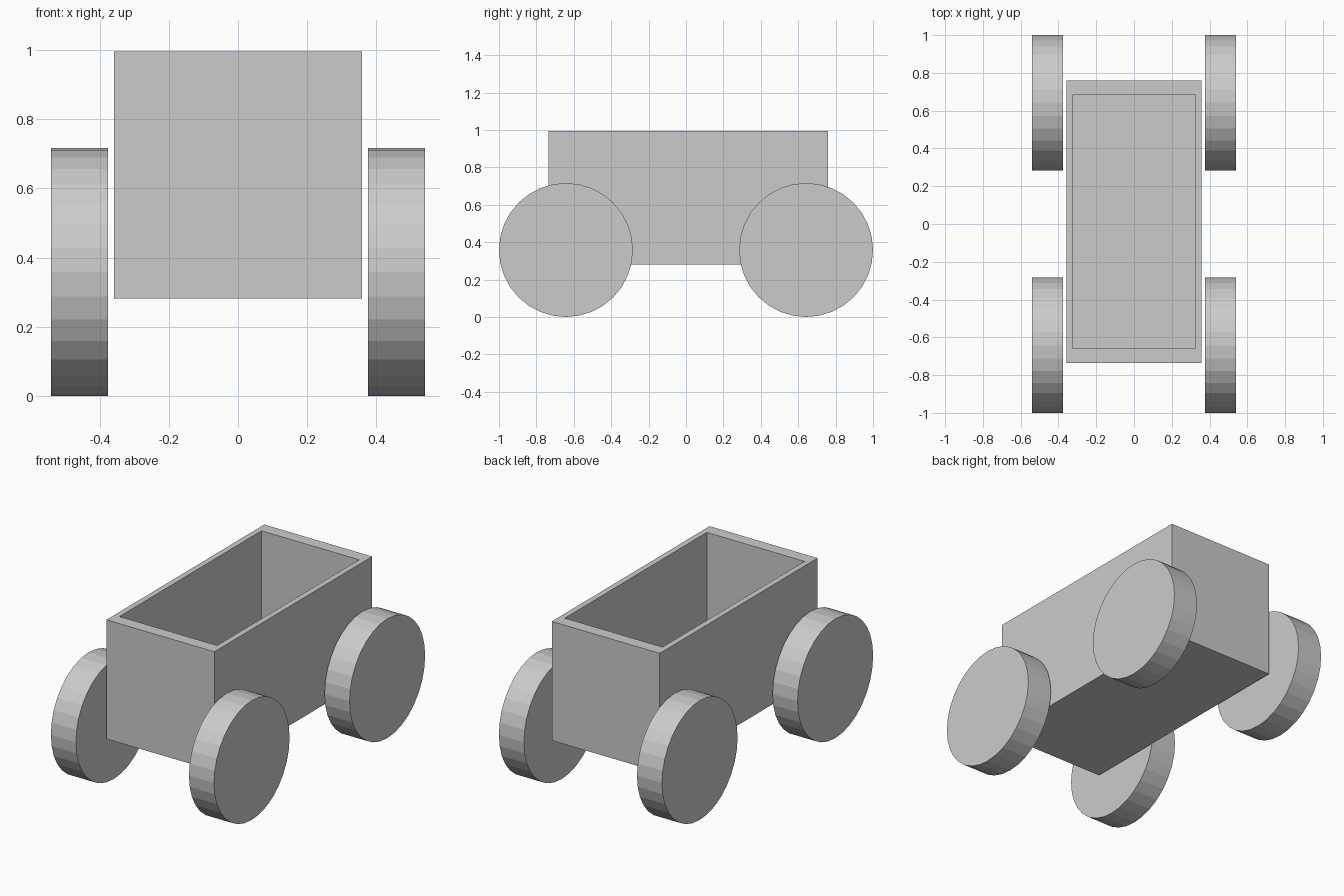
import bpy, bmesh
from math import pi
from mathutils import Matrix, Vector

if "Cube" in bpy.data.objects:
    bpy.data.objects.remove(bpy.data.objects["Cube"])


def add_object(name, bm):
    mesh = bpy.data.meshes.new(name)
    bm.to_mesh(mesh)
    bm.free()
    obj = bpy.data.objects.new(name, mesh)
    bpy.context.collection.objects.link(obj)
    return obj


# Open cart box: solid block, top face inset and pushed down to the floor
X, Y0, Y1, Z0, Z1 = 0.358, -0.735, 0.76, 0.281, 0.995
FLOOR = 0.33
bm = bmesh.new()
bmesh.ops.create_cube(bm, size=1)
bmesh.ops.scale(bm, vec=(2 * X, Y1 - Y0, Z1 - Z0), verts=bm.verts)
bmesh.ops.translate(bm, vec=(0, (Y0 + Y1) / 2, (Z0 + Z1) / 2), verts=bm.verts)
top = max(bm.faces, key=lambda f: f.calc_center_median().z)
bmesh.ops.inset_individual(bm, faces=[top], thickness=0.0)
centre = top.calc_center_median()
bmesh.ops.scale(bm, vec=(0.905, 0.9, 1), verts=top.verts,
                space=Matrix.Translation(-centre))
walls = bmesh.ops.extrude_discrete_faces(bm, faces=[top])
floor = walls["faces"][0]
bmesh.ops.translate(bm, vec=(0, 0, FLOOR - Z1), verts=floor.verts)
bmesh.ops.recalc_face_normals(bm, faces=bm.faces)
add_object("cart_box", bm)


# Wheels: flat-faceted 32-sided discs
def wheel(name, x, y, radius=0.358, width=0.166):
    bm = bmesh.new()
    place = Matrix.Translation(Vector((x, y, radius))) @ Matrix.Rotation(pi / 2, 4, 'Y')
    bmesh.ops.create_cone(bm, cap_ends=True, segments=32, radius1=radius,
                          radius2=radius, depth=width, matrix=place)
    add_object(name, bm)


for end, y in (("front", -0.642), ("back", 0.642)):
    for side, x in (("left", -0.458), ("right", 0.458)):
        wheel(f"{end}_{side}_wheel", x, y)
